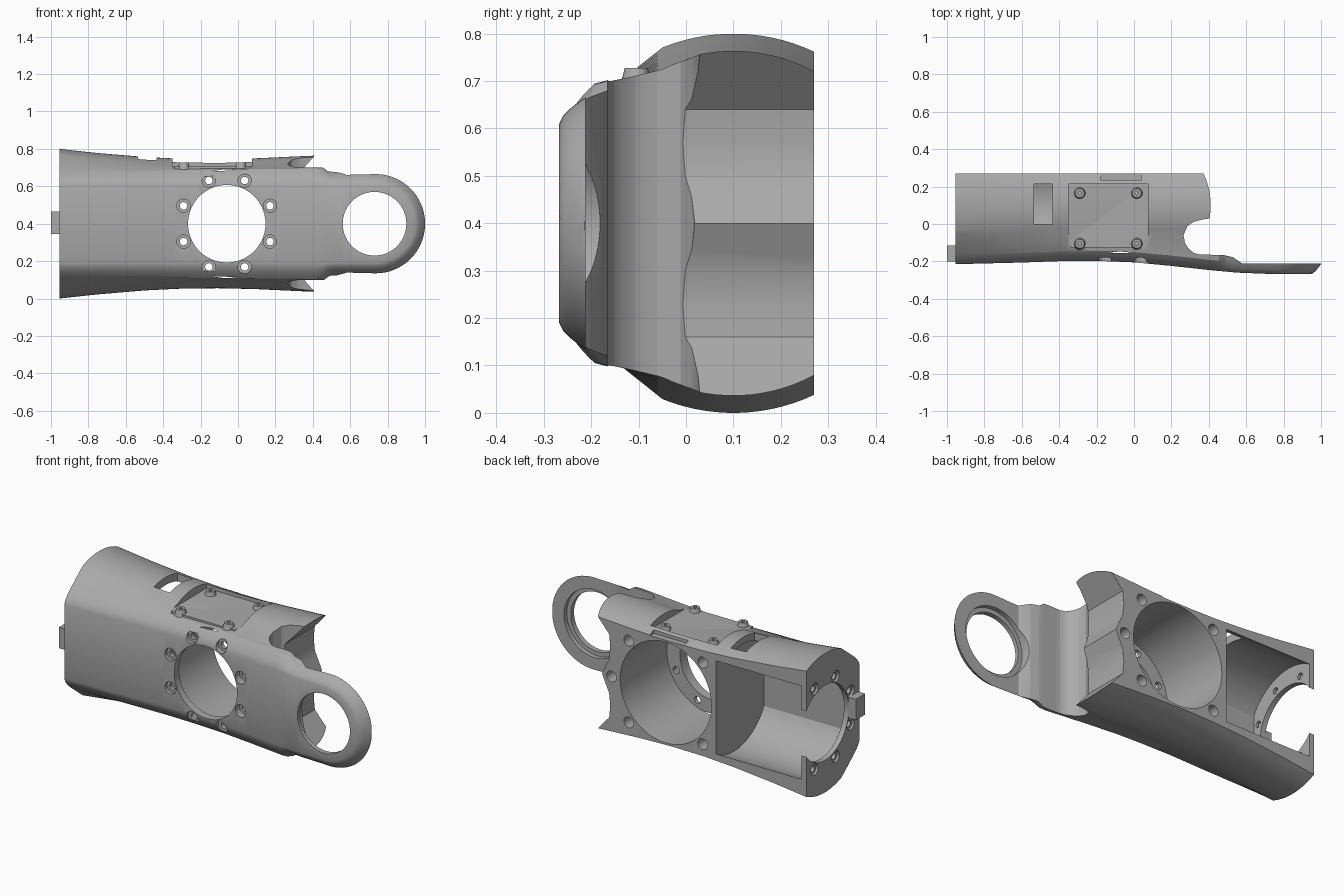
import bpy, bmesh, math
from mathutils import Vector, Matrix

cube = bpy.data.objects.get("Cube")
if cube:
    bpy.data.objects.remove(cube, do_unlink=True)

grey = bpy.data.materials.new("machined grey")
grey.use_nodes = True
COLOUR = (0.4, 0.4, 0.4, 1)
grey.diffuse_color = COLOUR
grey.node_tree.nodes["Principled BSDF"].inputs["Base Color"].default_value = COLOUR
MID = 0.4            # height of the long axis
HUB = (-0.06, MID)   # motor bore centre in x, z
EYE = 0.735          # centre of the rounded arm end


def finish(bm, name):
    bmesh.ops.remove_doubles(bm, verts=bm.verts, dist=1e-5)
    bmesh.ops.recalc_face_normals(bm, faces=bm.faces)
    mesh = bpy.data.meshes.new(name)
    bm.to_mesh(mesh)
    bm.free()
    mesh.materials.append(grey)
    obj = bpy.data.objects.new(name, mesh)
    bpy.context.collection.objects.link(obj)
    return obj


def box(name, x, y, z):
    bm = bmesh.new()
    bmesh.ops.create_cube(bm, size=1)
    for v in bm.verts:
        v.co = [r[0] + (c + 0.5) * (r[1] - r[0]) for r, c in zip((x, y, z), v.co)]
    return finish(bm, name)


def rod(name, start, end, r1, r2=None, sides=32):
    a, b = Vector(start), Vector(end)
    turn = (b - a).to_track_quat('Z', 'Y').to_matrix().to_4x4()
    bm = bmesh.new()
    bmesh.ops.create_cone(bm, cap_ends=True, segments=sides, radius1=r1,
                          radius2=r1 if r2 is None else r2, depth=(b - a).length,
                          matrix=Matrix.Translation((a + b) / 2) @ turn)
    return finish(bm, name)


def prism(name, points, place, low, high):
    bm = bmesh.new()
    face = bm.faces.new([bm.verts.new(place(p, low)) for p in points])
    new = bmesh.ops.extrude_face_region(bm, geom=[face])["geom"]
    move = Vector(place((0, 0), high)) - Vector(place((0, 0), low))
    bmesh.ops.translate(bm, vec=move, verts=[g for g in new if isinstance(g, bmesh.types.BMVert)])
    return finish(bm, name)


def boolean(target, tool, operation='DIFFERENCE'):
    mod = target.modifiers.new("bool", 'BOOLEAN')
    mod.operation, mod.solver, mod.object = operation, 'EXACT', tool
    graph = bpy.context.evaluated_depsgraph_get()
    mesh = bpy.data.meshes.new_from_object(target.evaluated_get(graph))
    target.modifiers.clear()
    target.data = mesh
    bpy.data.objects.remove(tool, do_unlink=True)


def along(keys, x):
    for (x0, v0), (x1, v1) in zip(keys, keys[1:]):
        if x <= x1:
            return v0 + (v1 - v0) * max(0, (x - x0) / (x1 - x0))
    return keys[-1][1]


# Housing shell: half-round sections lofted along x and tapering into a flat arm
RADIUS = [(-.955, .4), (-.75, .378), (-.5, .357), (-.3, .347), (-.1, .345), (.1, .35), (.4, .364)]
FRONT = [(-.955, -.215), (-.6, -.206), (-.35, -.197), (-.15, -.199), (0, -.205), (.2, -.224),
         (.4, -.246), (.55, -.26), (.75, -.268)]
ROUND = 0.055


def roundness(d):
    return ROUND * max(0, 1 - d / ROUND) ** 1.6


def section(x):
    radius, front = along(RADIUS, x), along(FRONT, x)
    start, stop = math.asin(.17 / radius), math.asin(-.15 / radius)
    half = []
    for i in range(15):
        a = start + (stop - start) * i / 14
        half.append((.1 + radius * math.sin(a), radius * math.cos(a)))
    shoulder = along([(-.955, .018), (.45, .03), (.48, 0)], x)
    over = max(0, x - EYE)
    for d in (0, .006, .014, .024, .038, ROUND):
        width = math.sqrt(max(0, (.265 - d) ** 2 - over ** 2))
        y = front + max(roundness(d), roundness(1 - x) if over else 0)
        half.append((y, width + shoulder * (1 - d / ROUND)))
    return [(x, y, MID + z) for y, z in half] + [(x, y, MID - z) for y, z in reversed(half)]


stations = [-.955 + (EYE + .955) * i / 48 for i in range(48)]
stations += [EYE + .264 * math.sin(math.pi / 2 * i / 16) for i in range(17)]
bm = bmesh.new()
rings = [[bm.verts.new(p) for p in section(x)] for x in stations]
for a, b in zip(rings, rings[1:]):
    for i in range(len(a)):
        j = (i + 1) % len(a)
        bm.faces.new((a[i], a[j], b[j], b[i]))
bm.faces.new(rings[0])
bm.faces.new(rings[-1])
bmesh.ops.dissolve_degenerate(bm, dist=1e-5, edges=bm.edges)
housing = finish(bm, "housing")

# Raised pad under the top recess
boolean(housing, box("pad", (-.34, .065), (-.125, .1), (.6, .705)), 'UNION')

# Space behind the arm, with the rounded groove at its root
gap = [(.265, -.06), (.272, -.1), (.29, -.13), (.32, -.155), (.35, -.163), (.48, -.166), (.53, -.178),
       (.58, -.212), (1.1, -.212), (1.1, .5), (.43, .5), (.43, .032), (.37, .025), (.32, .012), (.285, -.012)]
boolean(housing, prism("gap", gap, lambda p, t: (p[0], p[1], t), -.2, 1))

# Forked end of the housing
fork = [(.345, MID), (.3, .5), (.293, .57), (.3, .64), (.42, .775), (.6, .775)]
fork += [(x, 2 * MID - z) for x, z in reversed(fork[1:])]
boolean(housing, prism("fork", fork, lambda p, t: (p[0], t, p[1]), -.03, .6))

# Motor bore with a thinner front flange, and the arm eye with its counterbore
for r, x, y0, y1 in ((.29, HUB[0], -.155, .5), (.207, HUB[0], -.5, 0),
                     (.17, EYE - .005, -.5, 0), (.195, EYE - .005, -.238, 0)):
    boolean(housing, rod("bore", (x, y0, MID), (x, y1, MID), r, sides=72))

# Cylindrical side bay, open at the back
bay = [(.105 + .315 * math.cos(a), MID + .315 * math.sin(a))
       for a in (math.radians(6 * i) for i in range(60))]
bay = [(max(y, -.165), z) for y, z in bay]
boolean(housing, prism("bay", bay, lambda p, t: (t, p[0], p[1]), -.925, -.38))
boolean(housing, rod("end_opening", (-1.1, .1, MID), (-.8, .1, MID), .215, sides=64))

# Top recess, top slot and rear notch
boolean(housing, box("recess", (-.35, .075), (-.135, .215), (.705, .9)))
boolean(housing, box("slot", (-.535, -.435), (0, .215), (.55, .9)))
boolean(housing, box("notch", (-.18, .04), (.235, .4), (.7, .9)))

# Countersunk bolt circles on the front flange and the end wall
for k in range(8):
    a = math.radians(22.5 + 45 * k)
    c, s = .25 * math.cos(a), .25 * math.sin(a)
    x, z = HUB[0] + c, MID + s
    boolean(housing, rod("bolt_hole", (x, -.4, z), (x, -.1, z), .02, sides=20))
    boolean(housing, rod("bolt_seat", (x, -.4, z), (x, -.178, z), .036, sides=20))
    if c < .2:
        boolean(housing, rod("end_hole", (-1.1, .1 + c, z), (-.9, .1 + c, z), .018, sides=20))
        boolean(housing, rod("end_seat", (-1.1, .1 + c, z), (-.942, .1 + c, z), .033, sides=20))

# Blind holes in the rear face
for dx, dz in ((.235, .235), (.235, -.235), (-.235, .235), (-.235, -.235), (.345, 0)):
    x, z = HUB[0] + dx, MID + dz
    boolean(housing, rod("rear_hole", (x, .17, z), (x, .5, z), .031, sides=24))

# Screws in the recess corners
screws = []
for x in (-.29, .015):
    for y in (-.105, .165):
        screw = rod("recess_screw", (x, y, .69), (x, y, .728), .034, .024, sides=24)
        boolean(screw, rod("socket", (x, y, .718), (x, y, .8), .011, sides=6))
        screws.append(screw)

# Locating tab on the end wall
tab = box("end_tab", (-1, -.94), (-.2, -.115), (.345, .465))

for obj in [housing, tab] + screws:
    bpy.ops.object.select_all(action='DESELECT')
    obj.select_set(True)
    bpy.context.view_layer.objects.active = obj
    bpy.ops.object.shade_smooth_by_angle(angle=math.radians(28))
